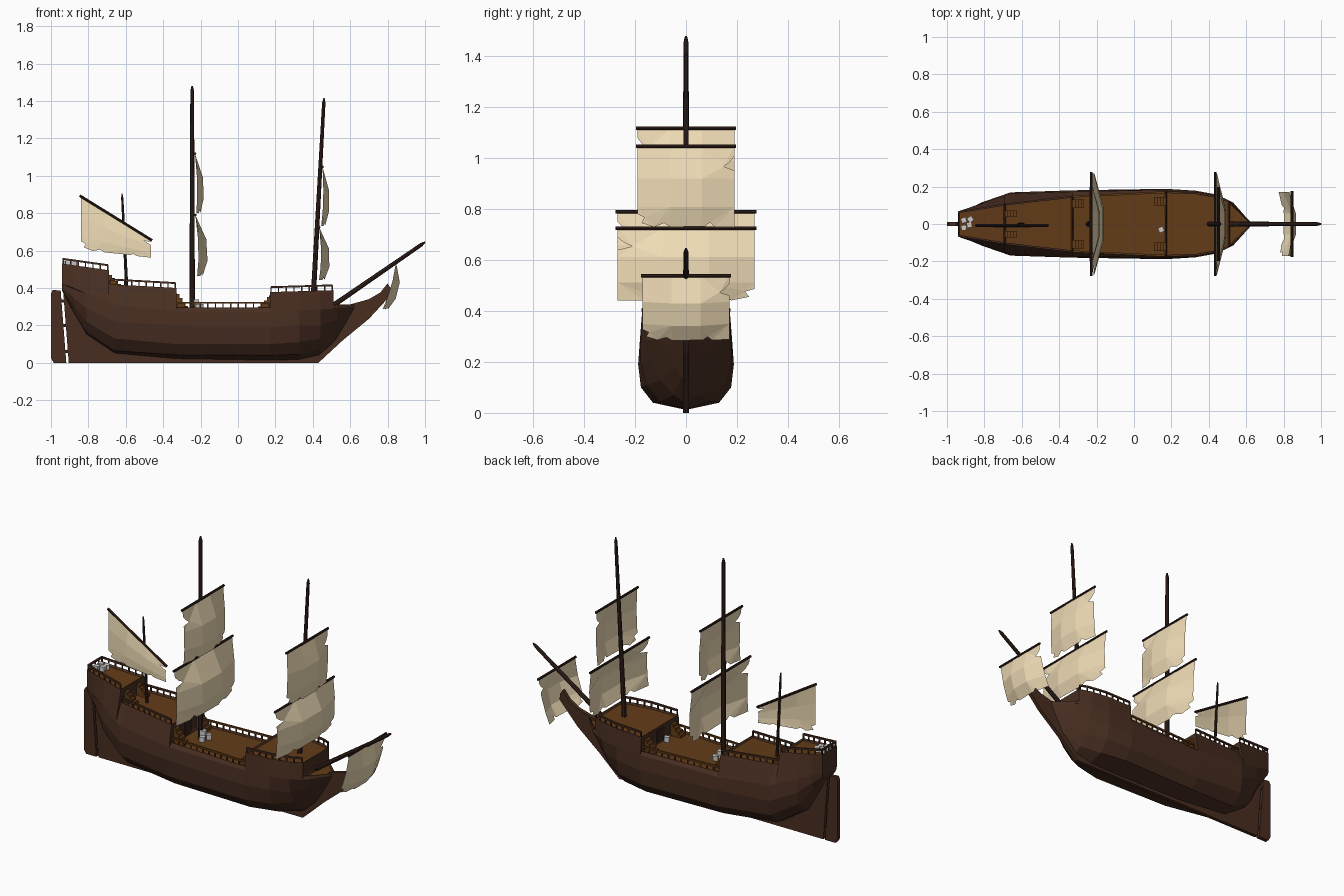
import bpy, bmesh, math
from mathutils import Vector, Matrix

if "Cube" in bpy.data.objects:
    bpy.data.objects.remove(bpy.data.objects["Cube"])


def mat(name, rgb):
    m = bpy.data.materials.new(name)
    m.diffuse_color = (*rgb, 1)
    m.use_nodes = True
    m.node_tree.nodes["Principled BSDF"].inputs["Base Color"].default_value = m.diffuse_color
    return m


HULL = mat("dark_wood", (0.065, 0.027, 0.015))
SPAR = mat("spar_wood", (0.035, 0.016, 0.011))
DECK = mat("deck_wood", (0.125, 0.045, 0.009))
CLOTH = mat("cloth", (0.87, 0.72, 0.47))


def finish(bm, name, *mats, normals=True):
    if normals:
        bmesh.ops.recalc_face_normals(bm, faces=bm.faces)
    me = bpy.data.meshes.new(name)
    bm.to_mesh(me)
    bm.free()
    ob = bpy.data.objects.new(name, me)
    bpy.context.collection.objects.link(ob)
    for m in mats:
        me.materials.append(m)
    return ob


def interp(table, x):
    """Piecewise linear lookup; rows are (x, a, b, ...)."""
    x = min(max(x, table[0][0]), table[-1][0])
    for p, q in zip(table, table[1:]):
        if x <= q[0]:
            t = (x - p[0]) / (q[0] - p[0])
            return [a + (b - a) * t for a, b in zip(p[1:], q[1:])]


def tube(bm, a, b, r1, r2, seg=8):
    a, b = Vector(a), Vector(b)
    d = b - a
    m = Matrix.Translation((a + b) / 2) @ d.to_track_quat('Z', 'Y').to_matrix().to_4x4()
    if seg == 4:
        m = m @ Matrix.Rotation(math.pi / 4, 4, 'Z')
    bmesh.ops.create_cone(bm, cap_ends=True, segments=seg, radius1=r1, radius2=r2,
                          depth=d.length, matrix=m)


def box(bm, c, s, rot=0):
    m = Matrix.Translation(c) @ Matrix.Rotation(rot, 4, 'Z') @ Matrix.Diagonal((*s, 1))
    bmesh.ops.create_cube(bm, size=1, matrix=m)


def plate(name, pts, half, m):
    """Side profile in xz given thickness in y."""
    bm = bmesh.new()
    f = bm.faces.new([bm.verts.new((x, -half, z)) for x, z in pts])
    r = bmesh.ops.extrude_face_region(bm, geom=[f])
    for v in r["geom"]:
        if isinstance(v, bmesh.types.BMVert):
            v.co.y = half
    return finish(bm, name, m)


# Hull stations: x, keel z, then (half width, z) pairs up to the sheer
STATIONS = [
    (-.94, .385, .045, .387, .058, .39, .064, .40, .068, .42),
    (-.88, .27, .03, .28, .06, .31, .083, .35, .088, .40),
    (-.81, .15, .06, .165, .10, .22, .117, .29, .112, .37),
    (-.66, .05, .09, .065, .15, .13, .169, .22, .162, .31),
    (-.33, .02, .12, .042, .168, .10, .18, .20, .172, .275),
    (.17, .012, .13, .04, .177, .10, .188, .19, .182, .275),
    (.33, .015, .10, .045, .155, .11, .178, .20, .178, .28),
    (.44, .04, .05, .07, .10, .13, .135, .20, .158, .285),
    (.53, .12, .015, .14, .04, .18, .075, .23, .115, .29),
    (.62, .28, .006, .282, .008, .287, .01, .292, .012, .30)]
bm = bmesh.new()
rings = []
for x, zk, *p in STATIONS:
    side = list(zip(p[::2], p[1::2]))
    ring = [(-y, z) for y, z in reversed(side)] + [(0, zk)] + side
    rings.append([bm.verts.new((x, y, z)) for y, z in ring])
for a, b in zip(rings, rings[1:]):
    for i in range(len(a)):
        j = (i + 1) % len(a)
        bm.faces.new((a[i], a[j], b[j], b[i]))
bm.faces.new(rings[0])
bm.faces.new(rings[-1])
finish(bm, "hull", HULL)

# Raised tiers with sunken decks and railings
TOPY = [(-.94, .066), (-.69, .108), (-.33, .15), (.17, .174), (.35, .168),
        (.47, .142), (.51, .122), (.62, .016)]


def tier(name, x0, x1, z0, z1, rail=True, stern=False):
    xs = [x0] + [s[0] for s in STATIONS if x0 < s[0] < x1] + [x1]
    top = lambda x: (interp(TOPY, x)[0], z0 + (z1 - z0) * (x - x0) / (x1 - x0))
    bm = bmesh.new()
    loops = []
    for fn in (lambda x: interp(STATIONS, x)[-2:], top):
        pts = [(x, -fn(x)[0], fn(x)[1]) for x in xs] + [(x, fn(x)[0], fn(x)[1]) for x in xs[::-1]]
        loops.append([bm.verts.new(p) for p in pts])
    n = len(loops[0])
    for i in range(n):
        j = (i + 1) % n
        bm.faces.new((loops[0][i], loops[0][j], loops[1][j], loops[1][i]))
    bm.faces.new(loops[0][::-1])
    deck = bm.faces.new(loops[1])
    bmesh.ops.recalc_face_normals(bm, faces=bm.faces)
    bmesh.ops.inset_region(bm, faces=[deck], thickness=.008, depth=-.012)
    deck.material_index = 1
    finish(bm, name, HULL, DECK, normals=False)
    if not rail:
        return
    bm = bmesh.new()
    h = .026
    n = round((x1 - x0) / .04)
    for s in (-1, 1):
        pts = []
        for i in range(n + 1):
            x = x0 + .006 + (x1 - x0 - .012) * i / n
            y, z = top(x)
            pts.append(Vector((x, s * (y - .004), z)))
        for p in pts:
            tube(bm, p - Vector((0, 0, .005)), p + Vector((0, 0, h)), .005, .005, 4)
        for p, q in zip(pts, pts[1:]):
            tube(bm, p + Vector((0, 0, h)), q + Vector((0, 0, h)), .007, .007, 4)
    if stern:
        y, z = top(x0)
        tube(bm, (x0 + .006, -y, z + h), (x0 + .006, y, z + h), .007, .007, 4)
        for k in (-.5, 0, .5):
            tube(bm, (x0 + .006, y * k, z), (x0 + .006, y * k, z + h), .005, .005, 4)
    finish(bm, name + "_rail", DECK if name == "waist" else HULL)


tier("poop", -.94, -.69, .53, .495, stern=True)
tier("quarterdeck", -.69, -.33, .42, .40)
tier("waist", -.33, .17, .295, .295)
tier("forecastle", .17, .51, .378, .388)
tier("bow_deck", .51, .62, .31, .312, rail=False)

# Keel with beak, and rudder with hinges
plate("keel", [(-.905, 0), (.43, 0), (.56, .12), (.70, .235), (.82, .365), (.815, .40), (.80, .425),
               (.76, .375), (.70, .34), (.60, .312), (.5, .2), (.4, .05), (-.6, .06), (-.84, .22),
               (-.87, .37), (-.935, .388)], .011, HULL)
plate("rudder", [(-1, .025), (-.985, 0), (-.918, 0), (-.948, .385), (-.99, .39), (-1, .37)], .012, HULL)
bm = bmesh.new()
for z in (.06, .2, .33):
    box(bm, (-.914 - .075 * z, 0, z), (.05, .016, .015))
finish(bm, "rudder_hinges", SPAR)

# Stairs beside each deck break, and the forecastle door
bm = bmesh.new()
for x, d, y, z0, rise, w in ((.17, -1, .122, .283, .085, .045), (-.33, 1, .108, .283, .105, .045),
                             (-.69, 1, .055, .405, .08, .035)):
    for s in (-1, 1):
        for i in range(4):
            h = rise * (4 - i) / 5
            box(bm, (x + d * (.008 + i * .016), s * y, z0 + h / 2), (.016, w, h))
finish(bm, "stairs", DECK)
bm = bmesh.new()
box(bm, (.169, 0, .323), (.006, .07, .075))
box(bm, (-.328, 0, .328), (.006, .06, .085))
finish(bm, "doors", SPAR)

# Grey crates on the poop and at the mainmast
bm = bmesh.new()
for x, y, z, r in ((-.91, .02, .532, .3), (-.91, -.02, .532, .1), (-.875, .025, .53, .6), (-.88, -.005, .53, .2),
                   (-.215, -.025, .299, .3), (-.205, .02, .299, .7), (-.225, 0, .325, .2), (.145, -.03, .297, .4)):
    box(bm, (x, y, z), (.028, .028, .028), r)
finish(bm, "crates")


# Masts and bowsprit with pointed tips
def mast(name, a, b, r1, r2):
    a, b = Vector(a), Vector(b)
    tip = b - (b - a).normalized() * .025
    bm = bmesh.new()
    tube(bm, a, tip, r1, r2)
    tube(bm, tip, b, r2, r2 * .4)
    finish(bm, name, SPAR)


mast("main_mast", (-.245, 0, .26), (-.245, 0, 1.48), .015, .010)
mast("fore_mast", (.402, 0, .34), (.46, 0, 1.415), .014, .009)
mast("mizzen_mast", (-.594, 0, .38), (-.62, 0, .905), .009, .006)
mast("bowsprit", (.47, 0, .28), (1, 0, .645), .014, .010)

# Torn sails: outline in (u, v), cut on a grid, then billowed
TORN = [(-1, 0), (1, 0), (1, .84), (.86, .88), (.92, .95), (.66, 1), (.45, .95), (.32, 1), (-.4, .99),
        (-.5, .94), (-.6, 1), (-1, 1), (-1, .30), (-.78, .25), (-.9, .2), (-1, .12)]
COLS = [(-1, .25), (-1 / 3, 1), (1 / 3, 1), (1, .25)]
ROWS = [(0, 0), (.4, .9), (.75, 1), (1, .6)]


def sail(name, tl, tr, bl, br, bulge, flip=1):
    tl, tr, bl, br, bulge = map(Vector, (tl, tr, bl, br, bulge))
    bm = bmesh.new()
    bm.faces.new([bm.verts.new((u * flip, v, 0)) for u, v in TORN])
    cuts = [((u, 0, 0), (1, 0, 0)) for u in (-1 / 3, 1 / 3)] + [((0, v, 0), (0, 1, 0)) for v in (.4, .75)]
    for co, no in cuts:
        bmesh.ops.bisect_plane(bm, geom=bm.verts[:] + bm.edges[:] + bm.faces[:], plane_co=co, plane_no=no)
    bmesh.ops.triangulate(bm, faces=[f for f in bm.faces if len(f.verts) > 4])
    for vert in bm.verts:
        u, v = vert.co.x, vert.co.y
        t = (u + 1) / 2
        vert.co = (tl.lerp(tr, t).lerp(bl.lerp(br, t), v)
                   + bulge * interp(COLS, u)[0] * interp(ROWS, v)[0])
    finish(bm, name, CLOTH)
    bm = bmesh.new()
    e = (tr - tl).normalized() * .007
    tube(bm, tl - e, tr + e, .007, .007)
    finish(bm, name + "_yard", SPAR)


for name, xt, xb, zt, zb, w, bulge, flip in (
        ("main_topsail", -.23, -.23, 1.118, .80, .19, (.047, 0, 0), 1),
        ("main_course", -.228, -.228, .79, .465, .27, (.065, 0, 0), 1),
        ("fore_topsail", .452, .438, 1.047, .73, .19, (.045, 0, 0), -1),
        ("fore_course", .434, .424, .725, .442, .27, (.062, 0, 0), 1),
        ("spritsail", .845, .765, .538, .29, .17, (.058, 0, -.01), -1)):
    sail(name, (xt, -w, zt), (xt, w, zt), (xb, -w, zb), (xb, w, zb), bulge, flip)
sail("mizzen_sail", (-.84, -.008, .89), (-.465, -.008, .658), (-.84, -.008, .605), (-.465, -.008, .562),
     (0, -.012, 0), -1)
